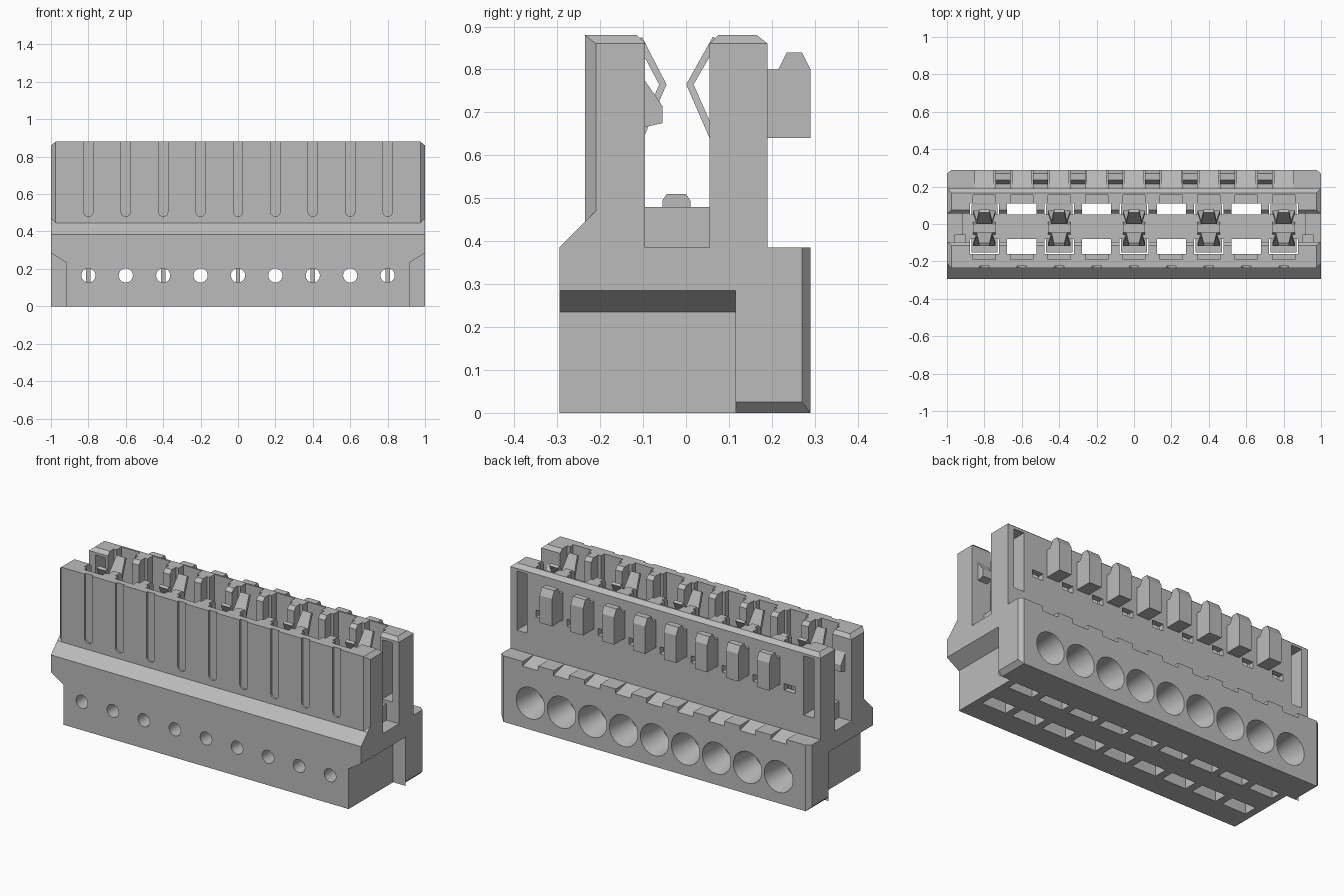
import bpy, bmesh, math
from mathutils import Vector

cube = bpy.data.objects.get("Cube")
if cube:
    bpy.data.objects.remove(cube, do_unlink=True)

grey = bpy.data.materials.new("plain grey")
grey.use_nodes = True
grey.diffuse_color = (0.5, 0.5, 0.5, 1)
grey.node_tree.nodes["Principled BSDF"].inputs["Base Color"].default_value = (0.5, 0.5, 0.5, 1)

POLES = [(i - 4) * 0.2 for i in range(9)]
GAPS = [(i - 3.5) * 0.2 for i in range(8)]
CONTACTS = POLES[::2]


def finish(bm, name):
    bmesh.ops.recalc_face_normals(bm, faces=bm.faces)
    mesh = bpy.data.meshes.new(name)
    bm.to_mesh(mesh)
    bm.free()
    ob = bpy.data.objects.new(name, mesh)
    mesh.materials.append(grey)
    bpy.context.collection.objects.link(ob)
    return ob


def prism(bm, profile, x0, x1):
    """Extrude a (y, z) profile along x."""
    a = [bm.verts.new((x0, y, z)) for y, z in profile]
    b = [bm.verts.new((x1, y, z)) for y, z in profile]
    bm.faces.new(a)
    bm.faces.new(b[::-1])
    for i in range(len(a)):
        j = (i + 1) % len(a)
        bm.faces.new((a[i], b[i], b[j], a[j]))


def box(bm, x0, x1, y0, y1, z0, z1):
    prism(bm, [(y0, z0), (y1, z0), (y1, z1), (y0, z1)], x0, x1)


def loft(bm, lower, upper):
    """Close a solid between two matching rings of points."""
    a = [bm.verts.new(p) for p in lower]
    b = [bm.verts.new(p) for p in upper]
    bm.faces.new(a)
    bm.faces.new(b[::-1])
    for i in range(len(a)):
        j = (i + 1) % len(a)
        bm.faces.new((a[i], b[i], b[j], a[j]))


def ring(x, y, z, r, n=32):
    return [(x + r * math.cos(2 * math.pi * k / n), y, z + r * math.sin(2 * math.pi * k / n))
            for k in range(n)]


def cut(target, fill):
    """Subtract the solids that fill() adds to an empty mesh."""
    bm = bmesh.new()
    fill(bm)
    tool = finish(bm, "cutter")
    tool.hide_render = True
    mod = target.modifiers.new("cut", "BOOLEAN")
    mod.operation = "DIFFERENCE"
    mod.solver = "EXACT"
    mod.use_self = True
    mod.object = tool
    bpy.context.view_layer.objects.active = target
    bpy.ops.object.modifier_apply(modifier=mod.name)
    bpy.data.objects.remove(tool, do_unlink=True)


# Housing: stepped block with two upright walls and a channel between them
bm = bmesh.new()
prism(bm, [(-0.295, 0), (0.29, 0), (0.29, 0.385), (0.19, 0.385), (0.19, 0.86), (0.165, 0.88),
           (0.075, 0.88), (0.055, 0.86), (0.055, 0.48), (-0.095, 0.48), (-0.095, 0.86),
           (-0.115, 0.88), (-0.235, 0.88), (-0.235, 0.445), (-0.295, 0.385)], -1, 1)
housing = finish(bm, "housing")


# End faces: narrowed lower front and lowered channel ends
def end_steps(bm):
    for s in (-1, 1):
        pts = [(0.92, -0.1), (1.1, -0.1), (1.1, 0.3475), (0.92, 0.235)]
        loft(bm, [(s * x, -0.4, z) for x, z in pts], [(s * x, 0.115, z) for x, z in pts])
        box(bm, *sorted((s * 0.92, s * 1.1)), -0.095, 0.055, 0.385, 0.6)


# Chamfers on the end edges
def end_chamfers(bm):
    for s in (-1, 1):
        top = [(0.955, 0.896), (1.02, 0.844), (1.05, 0.95)]
        loft(bm, [(s * x, -0.3, z) for x, z in top], [(s * x, 0.3, z) for x, z in top])
        foot = [(0.965, -0.01), (1.01, 0.035), (1.05, -0.05)]
        loft(bm, [(s * x, 0.116, z) for x, z in foot], [(s * x, 0.4, z) for x, z in foot])


def corner_chamfers(bm):
    for s in (-1, 1):
        front = [(0.955, -0.255), (1.02, -0.19), (1.05, -0.26)]
        loft(bm, [(s * x, y, y + 0.681) for x, y in front], [(s * x, y, 1) for x, y in front])
        back = [(0.96, 0.302), (1.02, 0.254), (1.05, 0.33)]
        loft(bm, [(s * x, y, -0.1) for x, y in back], [(s * x, y, 0.5) for x, y in back])


# Contact chambers: open shafts plus wider recesses in the upright walls
def shafts(bm):
    for x in POLES:
        box(bm, x - 0.078, x + 0.078, 0.05, 0.11, -0.1, 1)
        box(bm, x - 0.078, x + 0.078, -0.16, -0.08, -0.1, 1)


def recesses(bm):
    for x in POLES:
        box(bm, x - 0.06, x + 0.06, 0.04, 0.155, 0.5, 1.1)
        box(bm, x - 0.06, x + 0.06, -0.19, -0.07, 0.5, 1.1)


# Wire funnels, test holes, latch windows and end slots
def wire_entries(bm):
    for x in POLES:
        loft(bm, ring(x, 0.3, 0.155, 0.093), ring(x, 0.12, 0.158, 0.068))


def test_holes(bm):
    for x in POLES:
        loft(bm, ring(x, -0.4, 0.165, 0.038, 20), ring(x, 0.2, 0.165, 0.038, 20))


def windows(bm):
    for x in POLES:
        box(bm, x - 0.035, x + 0.035, 0.14, 0.25, 0.61, 0.65)
    for x in (-0.925, 0.925):
        box(bm, x - 0.033, x + 0.033, 0.04, 0.25, 0.5, 0.845)


# Shallow front grooves and sloping notches on the back ledge
def grooves(bm):
    for x in POLES:
        arc = [(x + 0.025 * math.cos(a), 0.505 + 0.025 * math.sin(a))
               for a in [math.pi * (1 + k / 8) for k in range(9)]]
        pts = arc + [(x + 0.025, 1), (x - 0.025, 1)]
        loft(bm, [(u, -0.3, z) for u, z in pts], [(u, -0.224, z) for u, z in pts])
        prism(bm, [(0.191, 0.384), (0.31, 0.352), (0.31, 0.45), (0.191, 0.45)], x - 0.05, x + 0.05)


for step in (end_steps, end_chamfers, corner_chamfers, shafts, recesses,
             wire_entries, test_holes, windows, grooves):
    cut(housing, step)

# Latch hooks along the back wall
bm = bmesh.new()
for x in GAPS:
    prism(bm, [(0.185, 0.64), (0.29, 0.64), (0.29, 0.80), (0.27, 0.84), (0.235, 0.84),
               (0.215, 0.80), (0.185, 0.80)], x - 0.04, x + 0.04)
finish(bm, "latch_hooks")

# Coding nubs inside the front wall at both ends
bm = bmesh.new()
for x in (-0.93, 0.93):
    prism(bm, [(-0.1, 0.665), (-0.055, 0.675), (-0.055, 0.715), (-0.1, 0.78)], x - 0.03, x + 0.03)
finish(bm, "coding_nubs")

# Spring contact arms: bent tapering strips facing each other
bm = bmesh.new()
back = [(0.064, 0.25, 0.06), (0.064, 0.64, 0.06), (0.009, 0.765, 0.042), (0.07, 0.872, 0.028)]
front = [(-0.108, 0.25, 0.06), (-0.108, 0.64, 0.06), (-0.054, 0.765, 0.042), (-0.11, 0.872, 0.028)]
for x in CONTACTS:
    for path in (back, front):
        rows = [(bm.verts.new((x - w, y, z)), bm.verts.new((x + w, y, z))) for y, z, w in path]
        for p, q in zip(rows, rows[1:]):
            bm.faces.new((p[0], p[1], q[1], q[0]))
arms = finish(bm, "contact_arms")
solid = arms.modifiers.new("thickness", "SOLIDIFY")
solid.thickness = 0.017
solid.offset = 0

# Contact bases: cage, pin across the wire hole and rounded bridge on the floor
bm = bmesh.new()
for x in CONTACTS:
    box(bm, x - 0.07, x + 0.07, -0.152, 0.105, 0.22, 0.3)
    box(bm, x - 0.012, x + 0.012, -0.13, -0.11, 0.08, 0.23)
    prism(bm, [(-0.055, 0.47), (0.01, 0.47), (0.01, 0.495), (0, 0.51), (-0.045, 0.51),
               (-0.055, 0.495)], x - 0.06, x + 0.06)
finish(bm, "contact_bases")

# Smooth the round holes while keeping edges sharp
bpy.ops.object.select_all(action="DESELECT")
housing.select_set(True)
bpy.context.view_layer.objects.active = housing
bpy.ops.object.shade_smooth_by_angle(angle=math.radians(25))
